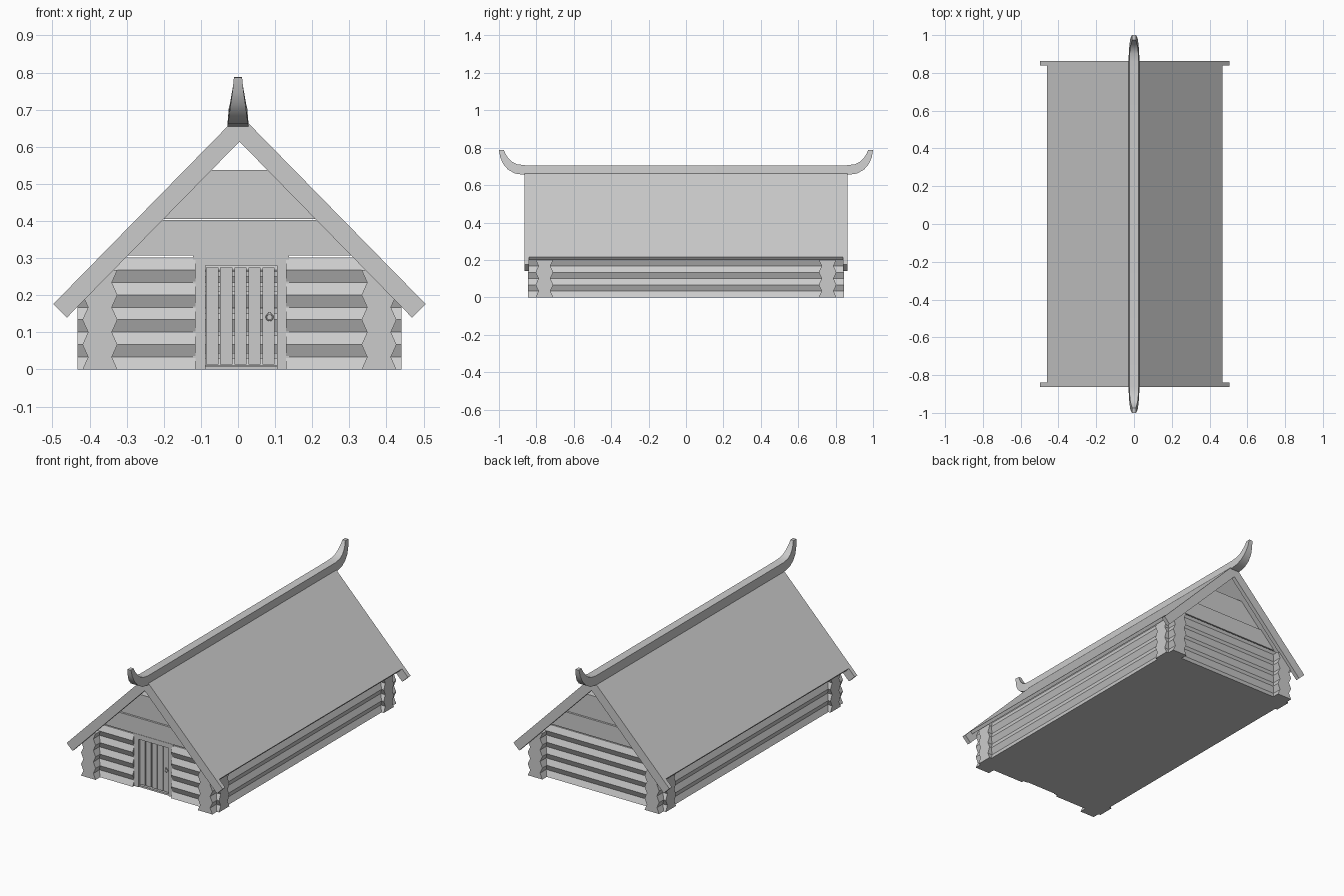
import bpy, bmesh
from mathutils import Vector

if "Cube" in bpy.data.objects:
    bpy.data.objects.remove(bpy.data.objects["Cube"])

CX = 0.004               # house is a touch right of centre
SLOPE, APEX = 1.02, 0.688
UNDER = APEX - 0.027     # underside of the roof slab
STEP = 0.0335            # half the height of one log


def finish(name, bm):
    bmesh.ops.recalc_face_normals(bm, faces=bm.faces)
    me = bpy.data.meshes.new(name)
    bm.to_mesh(me)
    bm.free()
    ob = bpy.data.objects.new(name, me)
    bpy.context.collection.objects.link(ob)
    return ob


def prism(name, profile, axis, a, b, clip=False):
    """Extrude a profile: along 'x' it is (y, z), along 'y' it is (x, z)."""
    bm = bmesh.new()
    rings = []
    for t in (a, b):
        rings.append([bm.verts.new((t, u, v) if axis == 'x' else (u, t, v)) for u, v in profile])
    bm.faces.new(rings[0])
    bm.faces.new(rings[1][::-1])
    n = len(profile)
    for i in range(n):
        j = (i + 1) % n
        bm.faces.new((rings[0][i], rings[0][j], rings[1][j], rings[1][i]))
    if clip:  # trim to the underside of the roof
        for s in (-1, 1):
            bmesh.ops.bisect_plane(bm, geom=bm.verts[:] + bm.edges[:] + bm.faces[:], dist=1e-5,
                                   plane_co=Vector((CX, 0, UNDER)),
                                   plane_no=Vector((s * SLOPE, 0, 1)), clear_outer=True)
            bmesh.ops.holes_fill(bm, edges=[e for e in bm.edges if e.is_boundary], sides=0)
    return finish(name, bm)


def box(name, x0, x1, y0, y1, z0, z1, clip=False):
    return prism(name, [(x0, z0), (x1, z0), (x1, z1), (x0, z1)], 'y', y0, y1, clip)


def logs(center, count):
    """Zigzag section of a stack of faceted logs."""
    half = [(0.047 if i % 2 == 0 else 0.032, i * STEP) for i in range(count + 1)]
    return [(center + w, z) for w, z in half] + [(center - w, z) for w, z in reversed(half)]


# Log walls, crossing at the corners
for side, s in (("left", -1), ("right", 1)):
    prism(side + "_log_wall", logs(CX + s * 0.376, 8), 'y', -0.845, 0.845, True)
prism("back_log_wall", logs(0.757, 9), 'x', CX - 0.437, CX + 0.437, True)
prism("front_log_wall_left", logs(-0.757, 9), 'x', CX - 0.437, -0.115, True)
prism("front_log_wall_right", logs(-0.757, 9), 'x', 0.13, CX + 0.437, True)
box("floor", CX - 0.38, CX + 0.38, -0.765, 0.765, 0, 0.012)

# Gable boards, leaving a smoke opening at the top
for end, s in (("front", -1), ("back", 1)):
    box(end + "_gable_board_lower", -0.45, 0.45, s * 0.735, s * 0.79, 0.307, 0.403, True)
    box(end + "_gable_board_upper", -0.45, 0.45, s * 0.735, s * 0.782, 0.405, 0.538, True)


# Roof slab and the wider end boards
def chevron(reach, drop, inset):
    top = APEX - SLOPE * reach
    low = reach - inset
    return [(CX - reach, top), (CX, APEX), (CX + reach, top),
            (CX + low, APEX - drop - SLOPE * low), (CX, APEX - drop),
            (CX - low, APEX - drop - SLOPE * low)]


prism("roof", chevron(0.464, 0.027, 0.012), 'y', -0.845, 0.845)
for end, s in (("front", -1), ("back", 1)):
    prism(end + "_barge_board", chevron(0.502, 0.074, 0.037), 'y', s * 0.84, s * 0.864)

# Ridge beam with upturned, tapering ends: (lower y, z, upper y, z, half width)
curl = [(0.865, 0.655, 0.86, 0.706, 0.029), (0.915, 0.662, 0.902, 0.711, 0.027),
        (0.952, 0.683, 0.93, 0.724, 0.024), (0.978, 0.713, 0.95, 0.744, 0.02),
        (0.993, 0.748, 0.965, 0.767, 0.015), (1.0, 0.787, 0.974, 0.788, 0.011)]
sections = [(-a, b, -c, d, w) for a, b, c, d, w in reversed(curl)] + curl
bm = bmesh.new()
rings = []
for ly, lz, uy, uz, w in sections:
    rings.append([bm.verts.new(p) for p in
                  ((-w, ly, lz), (w, ly, lz), (w * 0.85, uy, uz), (-w * 0.85, uy, uz))])
for r, q in zip(rings, rings[1:]):
    for i in range(4):
        bm.faces.new((r[i], r[(i + 1) % 4], q[(i + 1) % 4], q[i]))
bm.faces.new(rings[0])
bm.faces.new(rings[-1])
ridge = finish("ridge_beam", bm)
bpy.context.view_layer.objects.active = ridge
ridge.select_set(True)
bpy.ops.object.shade_smooth_by_angle(angle=0.6)

# Door frame
box("door_jamb_left", -0.121, -0.088, -0.79, -0.73, 0, 0.28)
box("door_jamb_right", 0.105, 0.137, -0.79, -0.73, 0, 0.28)
box("door_lintel", -0.121, 0.137, -0.792, -0.73, 0.28, 0.308)
box("door_sill", -0.088, 0.105, -0.785, -0.73, 0, 0.01)

# Plank door with battens behind
for i in range(5):
    x = -0.086 + i * 0.038
    box(f"door_plank_{i + 1}", x, x + 0.033, -0.778, -0.765, 0.014, 0.275)
for i, z in enumerate((0.03, 0.09, 0.15, 0.21, 0.25)):
    box(f"door_batten_{i + 1}", -0.088, 0.105, -0.766, -0.755, z, z + 0.014)

# Ring handle on a small boss
bpy.ops.mesh.primitive_torus_add(major_radius=0.009, minor_radius=0.002, major_segments=12,
                                 minor_segments=6, location=(0.085, -0.782, 0.141),
                                 rotation=(1.5708, 0, 0))
bpy.context.object.name = "door_ring"
box("door_ring_boss", 0.081, 0.089, -0.785, -0.777, 0.147, 0.155)
